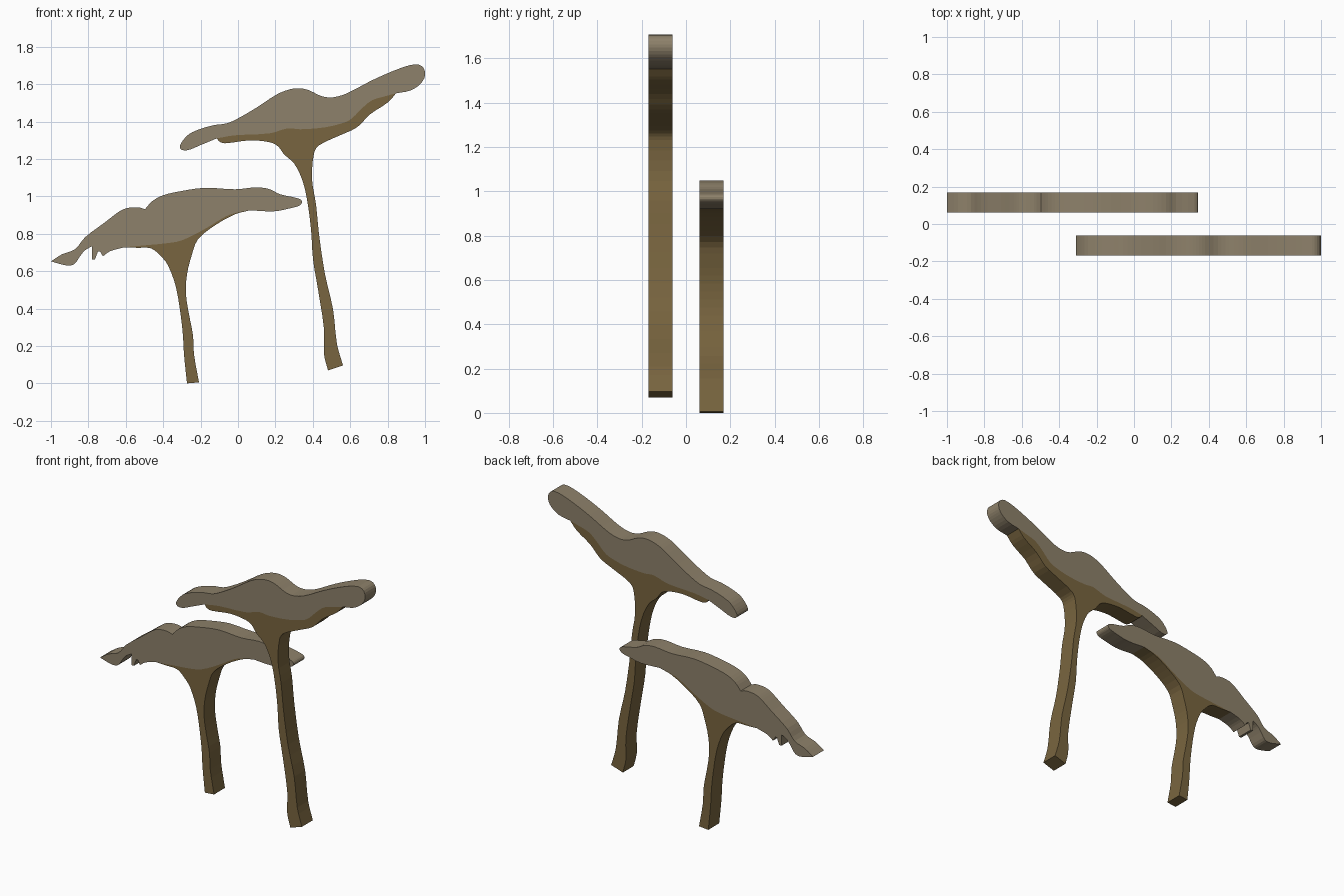
import bpy, bmesh
from mathutils import Vector

if "Cube" in bpy.data.objects:
    bpy.data.objects.remove(bpy.data.objects["Cube"])

UNIT = 187.0      # sketch units per model unit; sketch origin is (238, 384), v runs down
THICK = 0.108


def material(name, rgb):
    m = bpy.data.materials.new(name)
    m.diffuse_color = (*rgb, 1)
    m.use_nodes = True
    m.node_tree.nodes["Principled BSDF"].inputs["Base Color"].default_value = m.diffuse_color
    return m


def spline(pts, steps=3):
    """Smooth open curve through the points (corners remain at its ends)."""
    p = [Vector(((u - 238) / UNIT, (384 - v) / UNIT)) for u, v in pts]
    if len(p) < 3:
        return p
    out = []
    for i in range(len(p) - 1):
        a, b = p[i], p[i + 1]
        d = (b - a).length
        ta = (b - p[i - 1]).normalized() * d if i else b - a
        tb = (p[i + 2] - a).normalized() * d if i + 2 < len(p) else b - a
        for k in range(steps):
            t = k / steps
            out.append(a * (2*t**3 - 3*t**2 + 1) + ta * (t**3 - 2*t**2 + t)
                       + b * (3*t**2 - 2*t**3) + tb * (t**3 - t**2))
    return out + [p[-1]]


def slab(name, pieces, y, mat):
    """Extrude the closed outline made of joined curve pieces along y."""
    outline = []
    for piece in pieces:
        for q in piece:
            if not outline or (q - outline[-1]).length > 1e-4:
                outline.append(q)
    if (outline[0] - outline[-1]).length < 1e-4:
        outline.pop()
    bm = bmesh.new()
    face = bm.faces.new([bm.verts.new((q.x, y - THICK / 2, q.y)) for q in outline])
    ext = bmesh.ops.extrude_face_region(bm, geom=[face], use_keep_orig=True)
    moved = [g for g in ext['geom'] if isinstance(g, bmesh.types.BMVert)]
    bmesh.ops.translate(bm, verts=moved, vec=(0, THICK, 0))
    bmesh.ops.recalc_face_normals(bm, faces=bm.faces[:])
    bmesh.ops.triangulate(bm, faces=[f for f in bm.faces if len(f.verts) > 4])
    me = bpy.data.meshes.new(name)
    bm.to_mesh(me)
    bm.free()
    me.materials.append(mat)
    ob = bpy.data.objects.new(name, me)
    bpy.context.collection.objects.link(ob)


cap_mat = material("cap_tan", (0.27, 0.22, 0.145))
stem_mat = material("stem_brown", (0.19, 0.13, 0.05))

# Tall mushroom, in front: cap rim, cap/stem seam, stem sides
seam = spline([(217, 139), (235, 136), (270, 134), (288, 129), (300, 130), (325, 128),
               (345, 123), (352, 119), (362, 109), (372, 101), (385, 97), (396, 94)])
rim = spline([(396, 94), (411, 91), (421, 84), (425, 76), (423, 68), (416, 65), (400, 69),
              (372, 81), (347, 94), (333, 98), (322, 97), (309, 91), (300, 89), (290, 90),
              (277, 95), (257, 108), (240, 118), (227, 124), (213, 126), (192, 133),
              (183, 141), (180, 149), (187, 151), (200, 146), (217, 139)])
right = spline([(396, 94), (388, 103), (370, 115), (357, 128), (340, 136), (319, 146),
                (314, 154), (312, 180), (316, 205), (319, 235), (325, 275), (333, 310),
                (337, 345), (343, 366)])
left = spline([(328, 371), (324, 355), (324, 330), (318, 290), (313, 260), (311, 230),
               (307, 200), (302, 180), (294, 164), (284, 155), (278, 147), (270, 143),
               (250, 141), (225, 144), (219, 142), (217, 139)])
slab("tall_cap", [seam, rim], -0.115, cap_mat)
slab("tall_stem", [seam, right, left], -0.115, stem_mat)

# Short mushroom, behind: ragged left rim, seam, stem sides
seam = spline([(124, 248), (145, 246), (166, 244), (182, 241), (206, 229), (226, 217),
               (238, 213), (250, 211)])
rim_right = spline([(250, 211), (274, 212), (290, 209), (300, 206), (302, 202), (298, 199),
                    (280, 195), (270, 190), (257, 188), (235, 190), (205, 188.5), (180, 192),
                    (163, 196), (152, 202), (145, 210)])
rim_left = spline([(145, 210), (138, 208), (126, 209), (118, 213), (105, 223), (85, 238),
                   (75, 250), (62, 255), (51, 262)])
tip = spline([(51, 262), (66, 266), (74, 265), (80, 257), (85, 251), (92, 247)])
teeth = [spline(s) for s in ([(92, 247), (92, 260)], [(95, 260), (98, 252)],
                             [(100, 252), (103, 257)],
                             [(103, 257), (110, 252), (124, 248)])]
right = spline([(250, 211), (235, 215), (215, 226), (198, 240), (192, 255), (187, 275),
                (186, 295), (189, 315), (193, 336), (194, 355), (199, 383)])
left = spline([(187, 384), (184, 355), (183, 337), (181, 318), (176, 288), (168, 266),
               (160, 256), (151, 249), (138, 248.5), (124, 248)])
slab("short_cap", [seam, rim_right, rim_left, tip, *teeth], 0.115, cap_mat)
slab("short_stem", [seam, right, left], 0.115, stem_mat)
